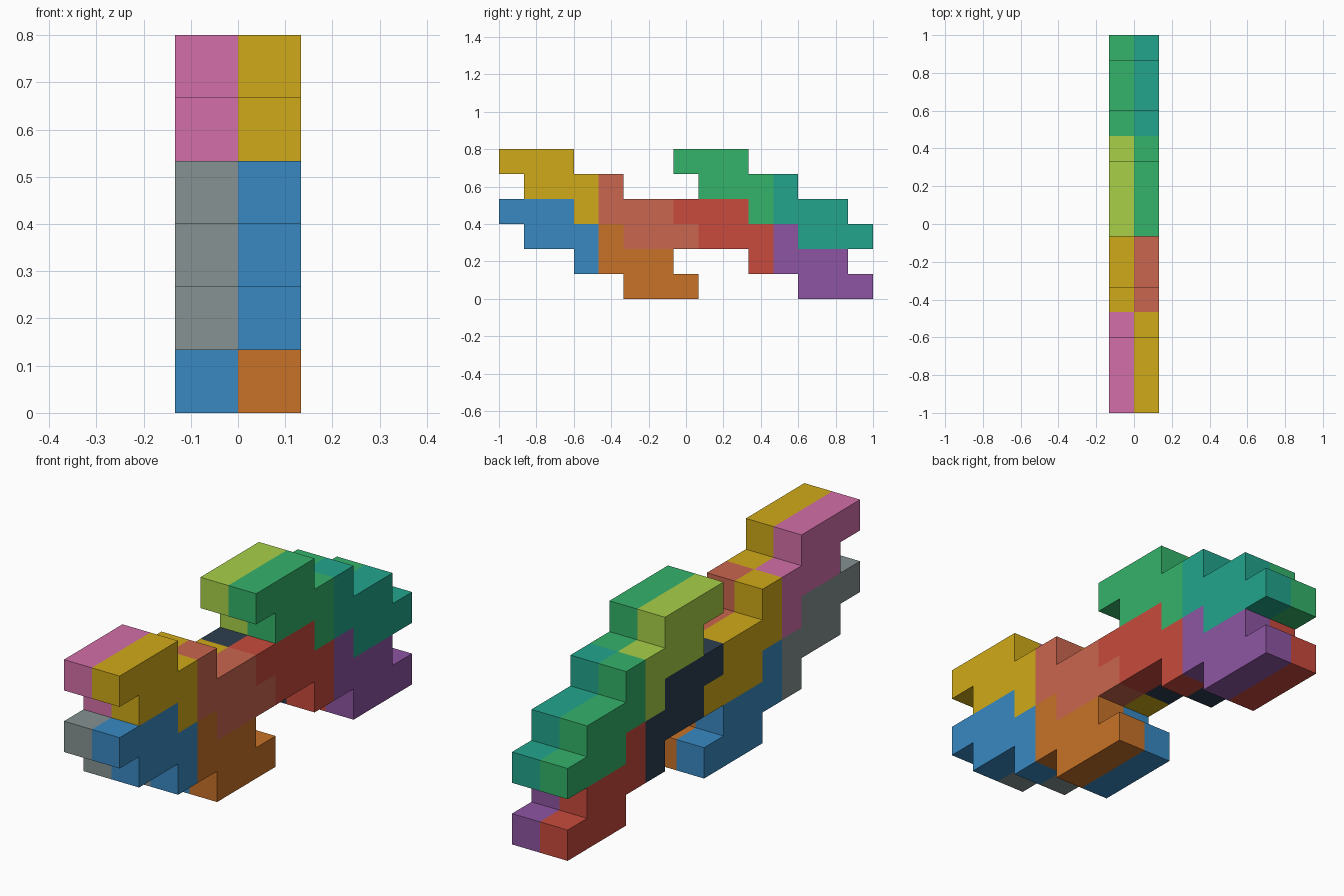
import bpy, bmesh

if "Cube" in bpy.data.objects:
    bpy.data.objects.remove(bpy.data.objects["Cube"])

U = 2 / 15  # size of one grid cell

# Stepped seven-cell profile (y, z) in cells, and its half-turn twin
STEP = [(0, 2), (1, 2), (1, 1), (3, 1), (3, 0), (4, 0), (4, 2), (3, 2), (3, 3), (0, 3)]
TURNED = [(4 - y, 3 - z) for y, z in STEP]

COLOURS = {
    "gold": "CFAA18", "blue": "3889C2", "salmon": "C9664E", "orange": "C87228",
    "green": "34B36A", "red": "C84A3C", "teal": "22A58C", "purple": "8E55A3",
    "pink": "D36FA9", "grey": "869292", "lime": "A8D048", "navy": "2C3E50",
}


def material(name):
    mat = bpy.data.materials.get(name)
    if mat is None:
        mat = bpy.data.materials.new(name)
        srgb = [int(COLOURS[name][i:i + 2], 16) / 255 for i in (0, 2, 4)]
        mat.diffuse_color = [((c + 0.055) / 1.055) ** 2.4 for c in srgb] + [1]
        mat.use_nodes = True
        mat.node_tree.nodes["Principled BSDF"].inputs["Base Color"].default_value = mat.diffuse_color
    return mat


def block(side, colour, profile, y0, z0):
    """Extrude a profile one cell thick, to the left or right of x = 0."""
    bm = bmesh.new()
    x = 0 if side == "right" else -U
    face = bm.faces.new([bm.verts.new((x, -1 + (y0 + y) * U, (z0 + z) * U))
                         for y, z in profile])
    new = bmesh.ops.extrude_face_region(bm, geom=[face])["geom"]
    bmesh.ops.translate(bm, vec=(U, 0, 0),
                        verts=[v for v in new if isinstance(v, bmesh.types.BMVert)])
    bmesh.ops.recalc_face_normals(bm, faces=bm.faces)
    mesh = bpy.data.meshes.new(f"{side}_{colour}_block")
    bm.to_mesh(mesh)
    bm.free()
    mesh.materials.append(material(colour))
    bpy.context.collection.objects.link(bpy.data.objects.new(mesh.name, mesh))


# Four columns along y: profile, first cell, lower z, then (lower, upper) colours per side
COLUMNS = [
    (STEP, 0, 1, {"left": ("grey", "pink"), "right": ("blue", "gold")}),
    (TURNED, 4, 0, {"left": ("blue", "gold"), "right": ("orange", "salmon")}),
    (STEP, 7, 1, {"left": ("navy", "lime"), "right": ("red", "green")}),
    (TURNED, 11, 0, {"left": ("red", "green"), "right": ("purple", "teal")}),
]
for profile, y0, z0, sides in COLUMNS:
    for side, pair in sides.items():
        for level, colour in enumerate(pair):
            block(side, colour, profile, y0, z0 + 2 * level)
